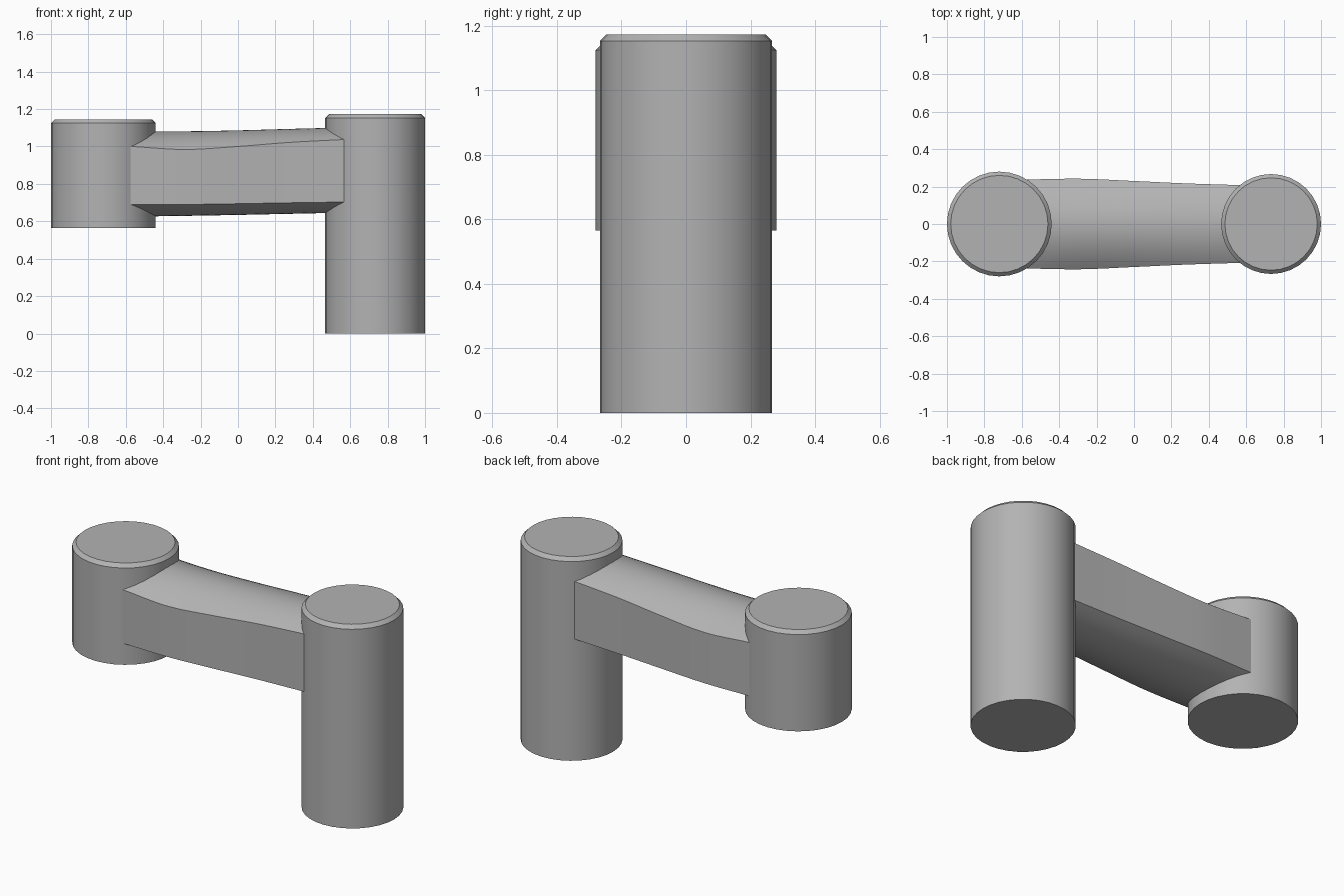
import bpy, bmesh, math

cube = bpy.data.objects.get("Cube")
if cube:
    bpy.data.objects.remove(cube, do_unlink=True)

grey = bpy.data.materials.new("plain grey")
grey.use_nodes = True
COLOUR = (0.45, 0.45, 0.45, 1)
grey.diffuse_color = COLOUR
grey.node_tree.nodes["Principled BSDF"].inputs["Base Color"].default_value = COLOUR


def finish(name, bm):
    """Turn a bmesh into a smooth-shaded object with sharp edges kept."""
    bmesh.ops.recalc_face_normals(bm, faces=bm.faces)
    mesh = bpy.data.meshes.new(name)
    bm.to_mesh(mesh)
    bm.free()
    mesh.materials.append(grey)
    obj = bpy.data.objects.new(name, mesh)
    bpy.context.collection.objects.link(obj)
    bpy.ops.object.select_all(action="DESELECT")
    bpy.context.view_layer.objects.active = obj
    obj.select_set(True)
    bpy.ops.object.shade_smooth_by_angle(angle=math.radians(25))
    return obj


def post(name, x, radius, bottom, top, chamfer=0.02, sides=32):
    """Upright cylinder with a chamfered top rim."""
    bm = bmesh.new()
    rings = []
    for r, z in ((radius, bottom), (radius, top - chamfer), (radius - chamfer, top)):
        rings.append([bm.verts.new((x + r * math.cos(a), r * math.sin(a), z))
                      for a in (math.tau * i / sides for i in range(sides))])
    for low, high in zip(rings, rings[1:]):
        for i in range(sides):
            j = (i + 1) % sides
            bm.faces.new((low[i], low[j], high[j], high[i]))
    bm.faces.new(rings[0])
    bm.faces.new(rings[-1])
    return finish(name, bm)


SHORT_X, SHORT_R = -0.72, 0.28
TALL_X, TALL_R = 0.733, 0.267
post("short_post", SHORT_X, SHORT_R, 0.565, 1.145)
post("tall_post", TALL_X, TALL_R, 0, 1.173)


# Connecting arm: flat sides, arched top and bottom, ends meeting the posts
def sample(values, t):
    """Smooth curve through evenly spaced values, t from 0 to 1."""
    p = t * (len(values) - 1)
    i = min(int(p), len(values) - 2)
    f = p - i
    a, b = values[i], values[i + 1]
    before = values[i - 1] if i else 2 * a - b
    after = values[i + 2] if i + 2 < len(values) else 2 * b - a
    m, n = (b - before) / 2, (after - a) / 2
    return ((2 * f**3 - 3 * f**2 + 1) * a + (f**3 - 2 * f**2 + f) * m
            + (3 * f**2 - 2 * f**3) * b + (f**3 - f**2) * n)


HALF_WIDTH = (0.238, 0.242, 0.230, 0.217, 0.208)
TOP_EDGE = (1.0, 0.984, 1.0, 1.022, 1.037)
TOP_RIDGE = (1.08, 1.081, 1.086, 1.094, 1.101)
LOW_EDGE = (0.69, 0.69, 0.694, 0.699, 0.703)
LOW_RIDGE = (0.625, 0.629, 0.634, 0.64, 0.646)
STEPS, ARCH = 28, 16
START, END = -0.565, 0.56
EMBED = 0.004


def arm_point(u, s, edge, ridge):
    """Point at u across the arm (-1 to 1) and s along it (0 to 1)."""
    x0 = SHORT_X + math.sqrt(SHORT_R**2 - (u * HALF_WIDTH[0])**2) - EMBED
    x1 = TALL_X - math.sqrt(TALL_R**2 - (u * HALF_WIDTH[-1])**2) + EMBED
    x = x0 + (x1 - x0) * s
    t = min(max((x - START) / (END - START), 0), 1)
    low, high = sample(edge, t), sample(ridge, t)
    return x, u * sample(HALF_WIDTH, t), high + (low - high) * u * u


bm = bmesh.new()
across = [2 * i / ARCH - 1 for i in range(ARCH + 1)]
sections = []
for k in range(STEPS + 1):
    s = k / STEPS
    loop = [arm_point(u, s, TOP_EDGE, TOP_RIDGE) for u in across]
    loop += [arm_point(u, s, LOW_EDGE, LOW_RIDGE) for u in reversed(across)]
    sections.append([bm.verts.new(p) for p in loop])
for a, b in zip(sections, sections[1:]):
    for i in range(len(a)):
        j = (i + 1) % len(a)
        bm.faces.new((a[i], a[j], b[j], b[i]))
finish("connecting_arm", bm)
